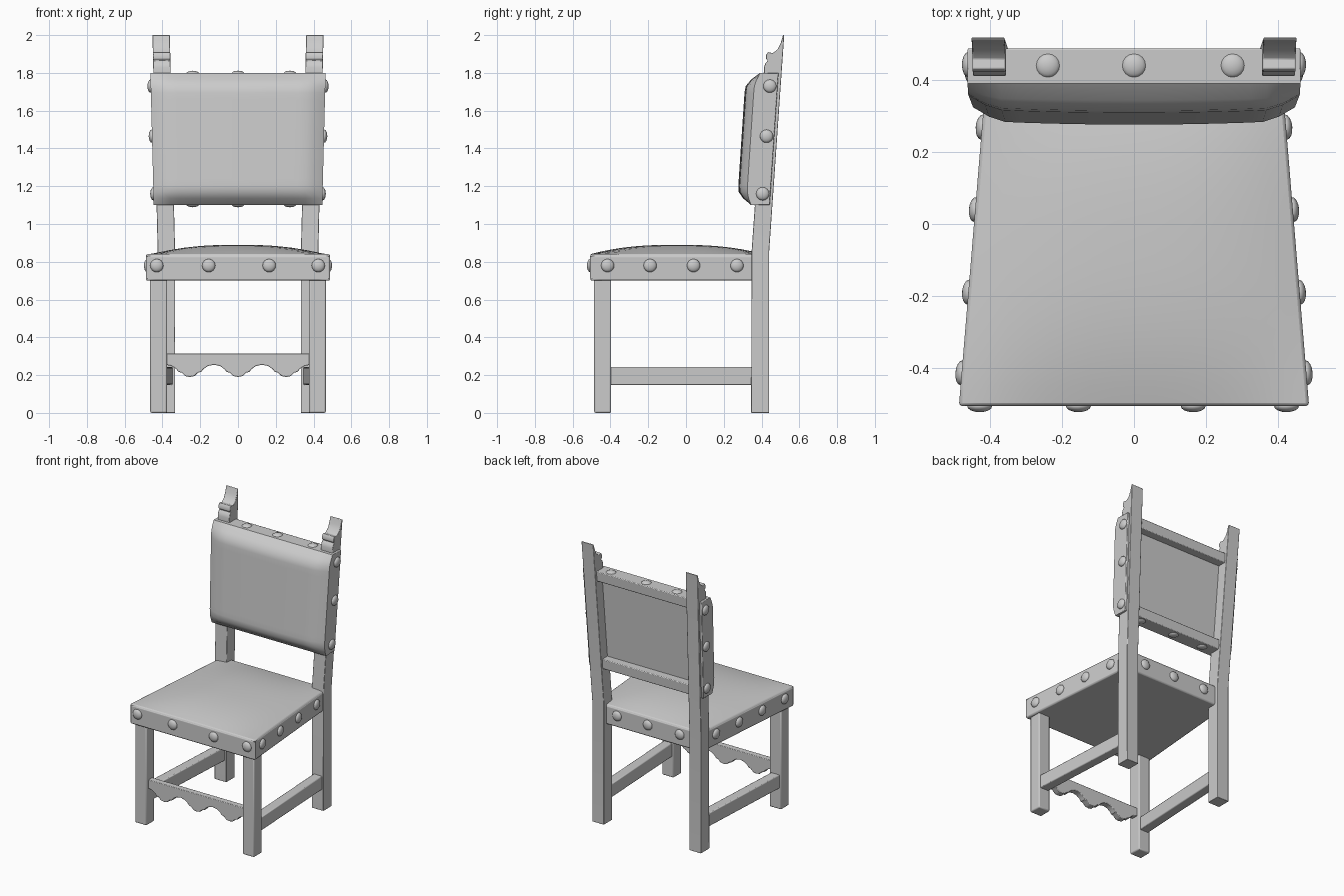
import bpy, bmesh, math
from mathutils import Vector

if "Cube" in bpy.data.objects:
    bpy.data.objects.remove(bpy.data.objects["Cube"])


def finish(name, bm, bevel=0.0, smooth=35):
    bmesh.ops.recalc_face_normals(bm, faces=bm.faces[:])
    me = bpy.data.meshes.new(name)
    bm.to_mesh(me)
    bm.free()
    ob = bpy.data.objects.new(name, me)
    bpy.context.collection.objects.link(ob)
    bpy.ops.object.select_all(action='DESELECT')
    ob.select_set(True)
    bpy.context.view_layer.objects.active = ob
    bpy.ops.object.shade_smooth_by_angle(angle=math.radians(smooth))
    if bevel:
        m = ob.modifiers.new("bevel", 'BEVEL')
        m.width, m.segments = bevel, 2
        m.limit_method, m.angle_limit = 'ANGLE', math.radians(40)
    return ob


def block(name, shape, cuts=0, bevel=0.006):
    """Cube with corners at +-1, each vertex remapped by shape(u, v, w)."""
    bm = bmesh.new()
    bmesh.ops.create_cube(bm, size=2)
    if cuts:
        bmesh.ops.subdivide_edges(bm, edges=bm.edges[:], cuts=cuts, use_grid_fill=True)
    for vert in bm.verts:
        vert.co = shape(*vert.co)
    return finish(name, bm, bevel)


def mix(a, b, t):
    """Interpolate a..b for t in -1..1."""
    return a + (b - a) * (t + 1) / 2


def extrude(name, pts, place, bevel, split=None):
    """Prism from a 2D profile; place(p, side) gives the 3D point."""
    bm = bmesh.new()
    rings = [[bm.verts.new(place(p, s)) for p in pts] for s in (-1, 1)]
    n = len(pts)
    for r in rings:
        bm.faces.new(r)
    for i in range(n):
        j = (i + 1) % n
        bm.faces.new((rings[0][i], rings[0][j], rings[1][j], rings[1][i]))
    if split:
        for r in rings:
            bmesh.ops.connect_verts(bm, verts=[r[split[0]], r[split[1]]])
    return finish(name, bm, bevel)


def nail(name, pos, normal):
    bm = bmesh.new()
    bmesh.ops.create_uvsphere(bm, u_segments=16, v_segments=8, radius=0.035)
    q = Vector(normal).to_track_quat('Z', 'Y')
    for v in bm.verts:
        v.co.z *= 0.5
        v.co = q @ v.co + Vector(pos)
    finish(name, bm, smooth=60)


# Back posts: side profile with bent upper part and carved finial
POST = [(0.345, 0), (0.44, 0), (0.44, 0.85), (0.52, 2.0), (0.514, 2.0), (0.502, 1.96),
        (0.485, 1.925), (0.46, 1.905), (0.433, 1.91), (0.424, 1.895), (0.424, 1.875),
        (0.433, 1.865), (0.42, 1.85), (0.413, 1.83), (0.414, 1.80), (0.347, 0.85)]


def lean(z):
    return 0.0667 * (z - 1.1)


for side, tag in ((-1, "left"), (1, "right")):
    extrude("back_post_" + tag, POST,
            lambda p, s: (side * (0.379 + 0.046 * s + 0.028 * max(0, p[1] - 0.85) / 1.15), *p),
            0.006, split=(2, 15))
    # Front legs
    block("front_leg_" + tag,
          lambda u, v, w: (side * (0.42 + 0.045 * u), -0.441 + 0.045 * v, mix(0, 0.72, w)), bevel=0.008)
    # Side stretchers, following the taper of the seat
    block("side_stretcher_" + tag,
          lambda u, v, w: (side * (mix(0.42, 0.38, v) + 0.034 * u), mix(-0.41, 0.36, v), mix(0.148, 0.243, w)))

# Scalloped front stretcher
P = 0.255
half = [(0, 0.19), (0.025, 0.195), (0.043, 0.213), (0.06, 0.217), (0.072, 0.232), (0.095, 0.248), (0.1275, 0.255)]
wave = half + [(P - x, z) for x, z in half[-2:0:-1]]
edge = [(x + k * P, z) for k in (-1, 0) for x, z in wave] + [(P + x, z) for x, z in half]
edge = [(-P - x, z) for x, z in half[:0:-1]] + edge
extrude("front_stretcher", edge + [(0.385, 0.315), (-0.385, 0.315)],
        lambda p, s: (p[0], -0.44 + 0.022 * s, p[1]), 0.004)


# Domed, tapered seat
def seat(u, v, w):
    z = mix(0.70, 0.84 + 0.05 * (1 - abs(u) ** 2.5) * (1 - abs(v) ** 2.5), w)
    return (u * mix(0.488, 0.412, v), mix(-0.507, 0.412, v), z)


block("seat", seat, cuts=15, bevel=0.018)


# Backrest: padded front, side flaps, rails
def ease(t, width):
    return math.sin(min(1, (1 - abs(t)) / width) * math.pi / 2)


def padding(u, v, w):
    puff = 0.075 * ease(w, 0.25) * (0.35 + 0.5 * ease(u, 0.22) + 0.15 * (1 - u * u))
    z = mix(1.1, 1.8, w)
    return (u * mix(0.446, 0.464, w), mix(0.345 - puff, 0.385, v) + lean(z), z)


block("backrest_cushion", padding, cuts=19, bevel=0)


def back_x(z):
    return mix(0.446, 0.464, (z - 1.45) / 0.35)


for side, tag in ((-1, "left"), (1, "right")):
    def flap(u, v, w):
        z = mix(1.1, 1.8, w)
        return (side * (back_x(z) - 0.014 + 0.014 * u), mix(0.37, 0.443, v) + lean(z), z)
    block("backrest_flap_" + tag, flap, bevel=0.004)
for tag, z0, z1 in (("bottom", 1.1, 1.17), ("top", 1.73, 1.8)):
    def rail(u, v, w):
        z = mix(z0, z1, w)
        return (0.42 * u, mix(0.37, 0.443, v) + lean(z), z)
    block("backrest_rail_" + tag, rail, bevel=0.005)

# Upholstery nails
for x in (-0.43, -0.155, 0.165, 0.425):
    nail("seat_nail_front", (x, -0.507, 0.78), (0, -1, 0))
for x in (-0.24, 0.01, 0.25):
    nail("seat_nail_back", (x, 0.412, 0.78), (0, 1, 0))
for side in (-1, 1):
    for y in (-0.415, -0.19, 0.04, 0.27):
        x = 0.488 - 0.076 * (y + 0.507) / 0.919
        nail("seat_nail_side", (side * x, y, 0.78), (side, 0.083, 0))
    for z in (1.16, 1.465, 1.73):
        nail("backrest_nail_side", (side * back_x(z), 0.402 + lean(z), z), (side, 0, 0))
for z, d in ((1.1, -1), (1.8, 1)):
    for x in (-0.24, 0, 0.275):
        nail("backrest_nail_edge", (x, 0.395 + lean(z), z - 0.006 * d), (0, 0, d))
